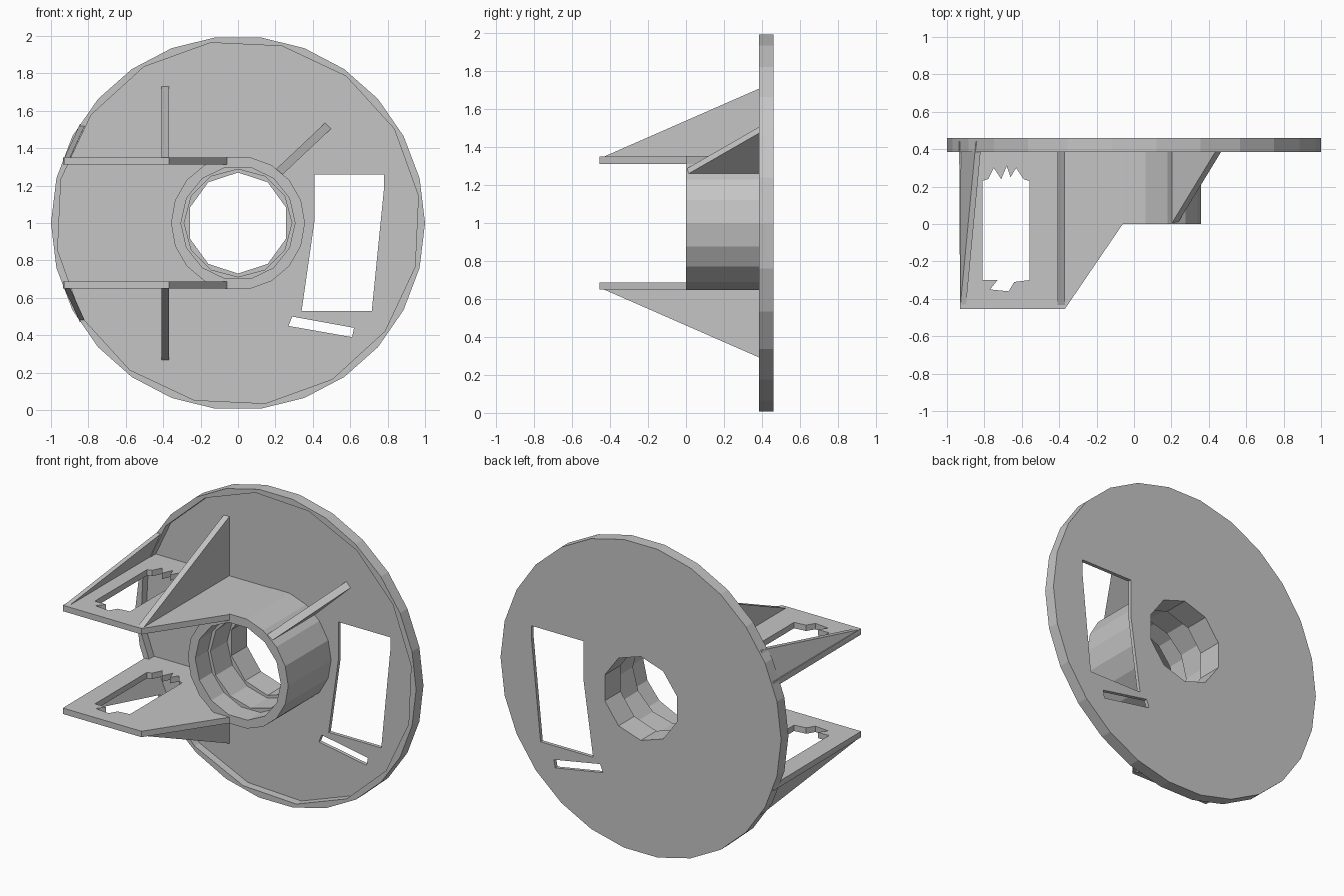
import bpy
import bmesh
from math import sin, cos, pi
from mathutils import Vector

cube = bpy.data.objects.get("Cube")
if cube:
    bpy.data.objects.remove(cube, do_unlink=True)

grey = bpy.data.materials.new("plain grey")
grey.use_nodes = True
grey.diffuse_color = (0.56, 0.56, 0.56, 1)
grey.node_tree.nodes["Principled BSDF"].inputs["Base Color"].default_value = grey.diffuse_color

BACK, PLATE, LIP, HUB, TIP = 0.46, 0.437, 0.385, 0.0, -0.455
ROOT = PLATE + 0.005
AXIS = 1.0


def prism(name, points, offset):
    """Extrude a flat outline along an offset."""
    bm = bmesh.new()
    face = bm.faces.new([bm.verts.new(p) for p in points])
    ext = bmesh.ops.extrude_face_region(bm, geom=[face], use_keep_orig=True)
    moved = [v for v in ext["geom"] if isinstance(v, bmesh.types.BMVert)]
    bmesh.ops.translate(bm, verts=moved, vec=offset)
    bmesh.ops.recalc_face_normals(bm, faces=bm.faces)
    mesh = bpy.data.meshes.new(name)
    bm.to_mesh(mesh)
    bm.free()
    mesh.materials.append(grey)
    obj = bpy.data.objects.new(name, mesh)
    bpy.context.collection.objects.link(obj)
    return obj


def cylinder(name, radius, y0, y1, sides, turn=0.0):
    angles = [2 * pi * i / sides + turn for i in range(sides)]
    outline = [(radius * cos(a), y0, AXIS + radius * sin(a)) for a in angles]
    return prism(name, outline, (0, y1 - y0, 0))


def cut(obj, cutter):
    cutter.hide_render = True
    mod = obj.modifiers.new("opening", 'BOOLEAN')
    mod.operation = 'DIFFERENCE'
    mod.solver = 'EXACT'
    mod.object = cutter
    bpy.context.view_layer.objects.active = obj
    bpy.ops.object.modifier_apply(modifier=mod.name)
    bpy.data.objects.remove(cutter, do_unlink=True)


# Thin disc with a raised lip around its front
disc = cylinder("disc", 1.0, LIP, BACK, 26)
cut(disc, cylinder("cutter", 0.975, 0.2, PLATE, 16, 0.15))

# Openings in the disc
window = [(0.41, 1.26), (0.78, 1.26), (0.78, 1.18), (0.715, 0.53), (0.34, 0.53), (0.41, 1.02)]
slot = [(0.29, 0.5), (0.62, 0.44), (0.61, 0.39), (0.27, 0.45)]
for outline in (window, slot):
    cut(disc, prism("cutter", [(x, 0.3, z) for x, z in outline], (0, 0.3, 0)))
cut(disc, cylinder("cutter", 0.27, 0.3, 0.6, 10, pi / 10))

# Hub tube with a stepped bore
hub = cylinder("hub", 0.358, HUB, ROOT, 18)
cut(hub, cylinder("cutter", 0.27, -0.2, 0.6, 10, pi / 10))
cut(hub, cylinder("cutter", 0.288, -0.2, 0.3, 12))
cut(hub, cylinder("cutter", 0.305, -0.2, 0.13, 14))

# Arms, mirrored above and below the axis
arm_outline = [(-0.935, ROOT), (-0.93, TIP), (-0.37, TIP), (-0.06, HUB), (0.03, HUB), (0.03, ROOT)]
arm_window = [(-0.81, -0.3), (-0.81, 0.23), (-0.78, 0.24), (-0.75, 0.3), (-0.71, 0.24),
              (-0.68, 0.31), (-0.66, 0.25), (-0.63, 0.3), (-0.59, 0.24), (-0.56, 0.23),
              (-0.56, -0.3), (-0.64, -0.31), (-0.67, -0.36), (-0.77, -0.35), (-0.73, -0.3)]
for side, s in (("upper", 1), ("lower", -1)):
    def at(x, y, h):
        return (x, y, AXIS + s * h)

    arm = prism(side + "_arm", [at(x, y, 0.312) for x, y in arm_outline], (0, 0, s * 0.038))
    cut(arm, prism("cutter", [at(x, y, 0.2) for x, y in arm_window], (0, 0, s * 0.3)))

    # Upright triangular rib on the arm
    prism(side + "_inner_rib", [at(-0.408, TIP, 0.34), at(-0.408, ROOT, 0.34), at(-0.408, ROOT, 0.733)],
          (0.04, 0, 0))

    # Leaning rib that follows the disc rim
    prism(side + "_outer_rib", [at(-0.93, TIP, 0.345), at(-0.93, TIP, 0.33), at(-0.935, ROOT, 0.33),
                                at(-0.845, ROOT, 0.53)], (0.03, 0, 0))

# Slanted brace between the hub and the disc
out = Vector((0.73, 0, 0.69)).normalized()
across = Vector((out.z, 0, -out.x)) * 0.045
start = Vector((0.2, HUB, 1.285))
root = start - out * 0.03
prism("hub_brace", [root, start, start + out * 0.37 + Vector((0, ROOT, 0)),
                    root + Vector((0, ROOT, 0))], across)
